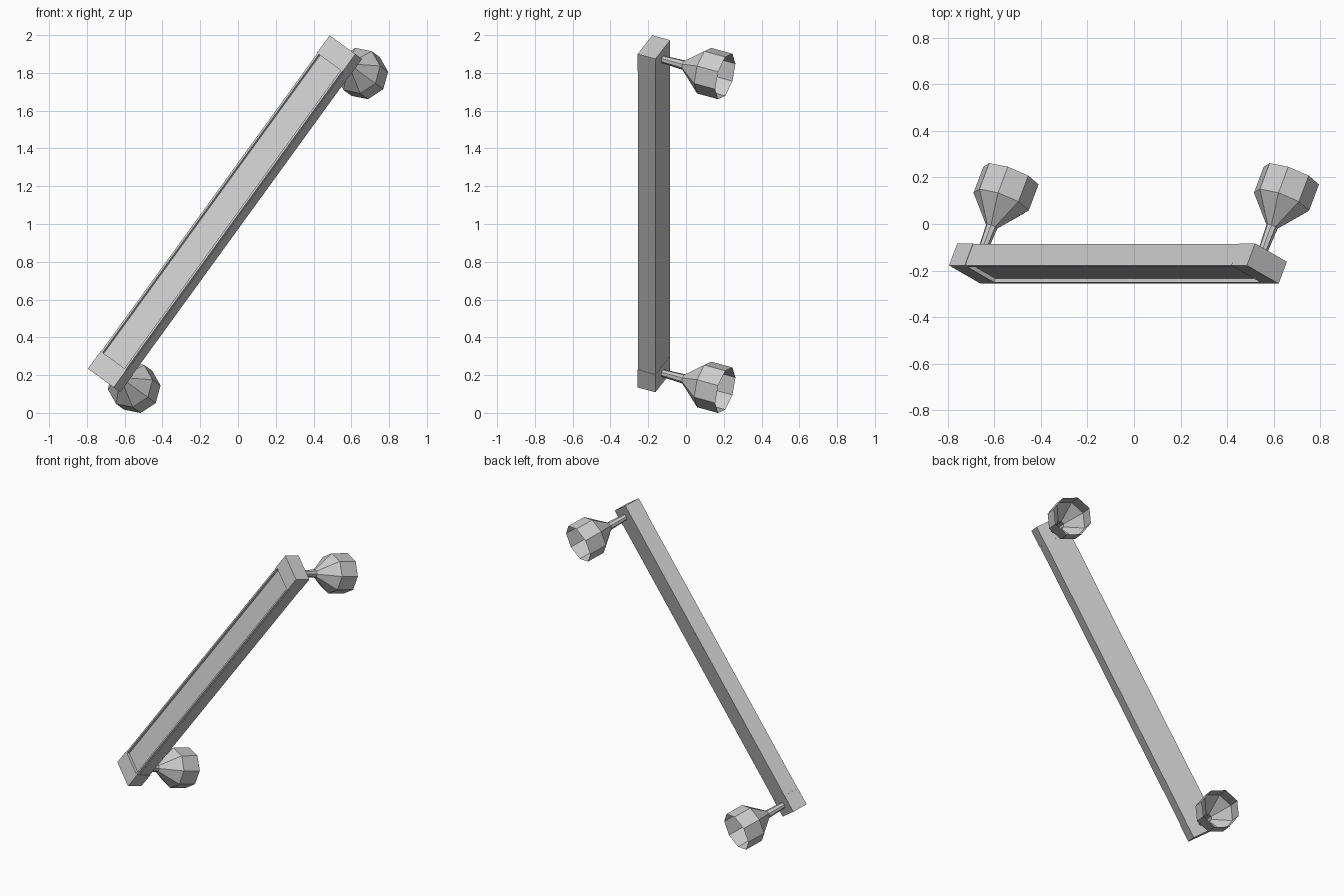
import bpy, bmesh
from math import sin, cos, pi, radians
from mathutils import Matrix

if "Cube" in bpy.data.objects:
    bpy.data.objects.remove(bpy.data.objects["Cube"], do_unlink=True)

grey = bpy.data.materials.new("light_grey")
grey.use_nodes = True
grey.diffuse_color = (0.6, 0.6, 0.6, 1)
grey.node_tree.nodes["Principled BSDF"].inputs["Base Color"].default_value = (0.6, 0.6, 0.6, 1)

# Tilted frame: local x across the bar, y towards the back, z along the bar
FRAME = (Matrix.Translation((-0.069, -0.17, 1.054))
         @ Matrix.Rotation(radians(35.95), 4, 'Y')
         @ Matrix.Rotation(radians(-25), 4, 'Z'))

LENGTH, WIDTH, DEPTH, CAP = 2.18, 0.186, 0.104, 0.115
LIP = 0.018
INNER = LENGTH - 2 * CAP


def add_object(name, bm):
    mesh = bpy.data.meshes.new(name)
    bm.to_mesh(mesh)
    bm.free()
    mesh.materials.append(grey)
    obj = bpy.data.objects.new(name, mesh)
    bpy.context.collection.objects.link(obj)
    obj.matrix_world = FRAME
    return obj


def box(name, size, centre):
    bm = bmesh.new()
    bmesh.ops.create_cube(bm, size=1, matrix=Matrix.Translation(centre) @ Matrix.Diagonal((*size, 1)))
    add_object(name, bm)


def cup(name, z, profile, sides=8):
    """Open faceted shell turned around the local y axis."""
    bm = bmesh.new()
    rings = [[bm.verts.new((r * cos(2 * pi * i / sides), y, z + r * sin(2 * pi * i / sides)))
              for i in range(sides)] for y, r in profile]
    for low, high in zip(rings, rings[1:]):
        for i in range(sides):
            j = (i + 1) % sides
            bm.faces.new((low[i], high[i], high[j], low[j]))
    add_object(name, bm)


# Long body with a recessed front panel between two narrow lips
box("bar_body", (WIDTH - 0.004, DEPTH - LIP - 0.001, INNER), (0, (LIP - 0.001) / 2, 0))
for side, label in ((-1, "upper"), (1, "lower")):
    box(label + "_lip", (0.011, LIP, INNER), (side * (WIDTH / 2 - 0.009), (LIP - DEPTH) / 2, 0))

# End blocks, each with a stem flaring into an open cup at the back
back = DEPTH / 2
for side, label in ((-1, "bottom"), (1, "top")):
    box(label + "_end_block", (WIDTH, DEPTH, CAP), (0, 0, side * (LENGTH - CAP) / 2))
    cup(label + "_stem_and_cup", side * 1.026,
        [(back - 0.01, 0.02), (back + 0.123, 0.026), (back + 0.242, 0.127), (back + 0.365, 0.127)])
